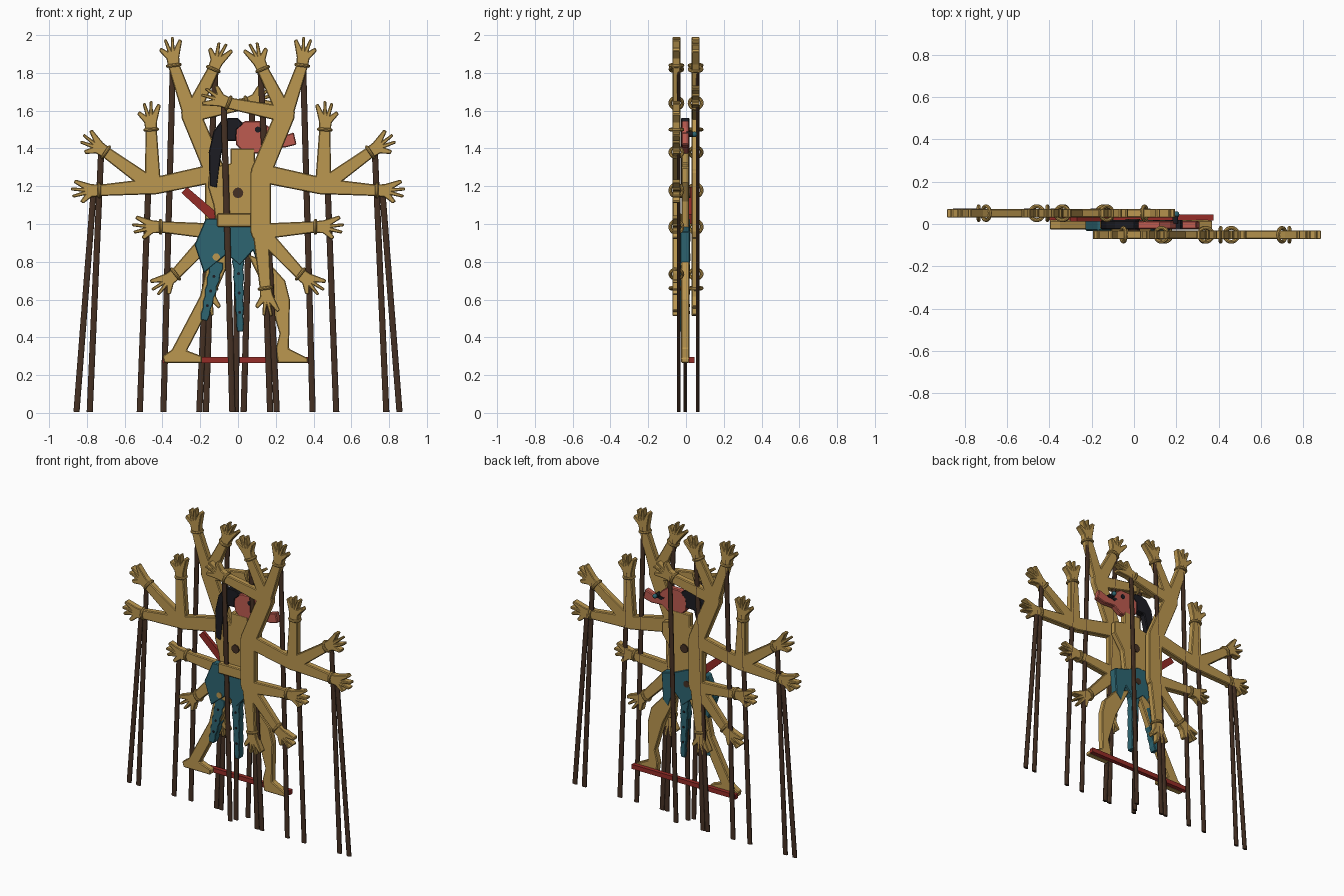
import bpy, bmesh, math
from mathutils import Vector

cube = bpy.data.objects.get("Cube")
if cube:
    bpy.data.objects.remove(cube, do_unlink=True)


def make_mat(name, color):
    m = bpy.data.materials.new(name)
    m.use_nodes = True
    rgba = (*color, 1)
    m.diffuse_color = rgba
    m.node_tree.nodes["Principled BSDF"].inputs["Base Color"].default_value = rgba
    return m


gold = make_mat("gold skin", (.50, .31, .08))
teal = make_mat("teal cloth", (.026, .13, .165))
coral = make_mat("coral face", (.51, .105, .08))
red = make_mat("dark red", (.30, .025, .02))
brown = make_mat("brown wood", (.06, .03, .017))
black = make_mat("black hair", (.012, .012, .016))


def plate(name, pts, y, half, mat, bevel=.005):
    """Flat cut-out: an outline in x and z given thickness along y."""
    bm = bmesh.new()
    face = bm.faces.new([bm.verts.new((x, y - half, z)) for x, z in pts])
    ext = bmesh.ops.extrude_face_region(bm, geom=[face])
    moved = [v for v in ext["geom"] if isinstance(v, bmesh.types.BMVert)]
    bmesh.ops.translate(bm, verts=moved, vec=(0, 2 * half, 0))
    bmesh.ops.recalc_face_normals(bm, faces=bm.faces)
    me = bpy.data.meshes.new(name)
    bm.to_mesh(me)
    bm.free()
    me.materials.append(mat)
    ob = bpy.data.objects.new(name, me)
    bpy.context.collection.objects.link(ob)
    if bevel:
        mod = ob.modifiers.new("soft edge", 'BEVEL')
        mod.width = bevel
        mod.segments = 1
        mod.limit_method = 'ANGLE'
        mod.angle_limit = math.radians(50)
    return ob


def finish(name, mat):
    ob = bpy.context.object
    ob.name = name
    ob.data.materials.append(mat)
    bpy.ops.object.shade_smooth_by_angle()
    return ob


def limb(name, a, b, wa, wb, y, half=.021):
    """Tapered strip with rounded ends."""
    a, b = Vector(a), Vector(b)
    ang = math.atan2(b.y - a.y, b.x - a.x)
    pts = []
    for centre, w, start in ((a, wa, .5), (b, wb, -.5)):
        for i in range(6):
            t = ang + math.pi * (start + i / 5)
            pts.append(centre + Vector((math.cos(t), math.sin(t))) * w / 2)
    return plate(name, pts, y, half, gold)


def disc(name, x, z, r, y, half, mat):
    pts = [(x + r * math.cos(i * math.pi / 6), z + r * math.sin(i * math.pi / 6)) for i in range(12)]
    return plate(name, pts, y, half, mat, 0)


def stick(name, foot, top, y):
    a, b = Vector((foot[0], y, foot[1])), Vector((top[0], y, top[1]))
    d = b - a
    bpy.ops.mesh.primitive_cylinder_add(vertices=10, radius=.017, depth=d.length, location=(a + b) / 2,
                                        rotation=(0, math.atan2(d.x, d.z), 0))
    bpy.context.object.scale.y = .55
    return finish(name, brown)


HAND = [(-.01, -.03), (.04, -.034), (.085, -.068), (.102, -.056), (.078, -.024), (.138, -.036), (.145, -.022),
        (.09, -.005), (.15, .003), (.15, .018), (.09, .015), (.135, .044), (.125, .06), (.04, .034), (-.01, .03)]


def hand(name, wrist, tip, y, flip):
    w = Vector(wrist)
    u = (Vector(tip) - w).normalized()
    v = Vector((-u.y, u.x)) * flip
    plate(name, [w + u * p + v * q for p, q in HAND], y, .021, gold, .004)
    bpy.ops.mesh.primitive_torus_add(major_segments=20, minor_segments=8, major_radius=.033, minor_radius=.009,
                                     location=(w.x, y, w.y), rotation=(0, math.atan2(u.x, u.y), 0))
    finish(name + "_bracelet", gold)


# Many-armed layers: the rear one is the front one turned half round
SHOULDER, HIP = (.12, 1.27), (.12, .96)
UP, SIDE = (.25, 1.58), (.45, 1.2)
# branch point, wrist, fingertip, foot of the holding stick
ARMS = [
    (UP, (.34, 1.84), (.36, 2.0), .395),
    (UP, (.13, 1.82), (.07, 1.96), .205),
    (UP, (-.05, 1.64), (-.18, 1.69), -.03),
    (SIDE, (.46, 1.5), (.47, 1.65), .52),
    (SIDE, (.70, 1.38), (.82, 1.46), .785),
    (SIDE, (.735, 1.178), (.88, 1.175), .855),
    (HIP, (.41, .985), (.55, .985), None),
    (HIP, (.33, .735), (.44, .65), None),
    (HIP, (.145, .66), (.165, .52), .17),
]
for layer, s in (("front", 1), ("back", -1)):
    y = -.051 * s

    def m(p):
        return (p[0] * s, p[1])

    limb(layer + "_side_strip", m(SHOULDER), m(HIP), .11, .11, y)
    limb(layer + "_raised_upper_arm", m(SHOULDER), m(UP), .11, .105, y)
    limb(layer + "_outer_upper_arm", m(SHOULDER), m(SIDE), .10, .09, y)
    for i, (root, wrist, tip, foot) in enumerate(ARMS):
        name = f"{layer}_arm_{i + 1}"
        limb(name, m(root), m(wrist), .085, .06, y)
        hand(name + "_hand", m(wrist), m(tip), y, s)
        if foot is not None:
            grip = Vector(wrist).lerp(Vector(tip), .2)
            stick(name + "_stick", (foot * s, .005), m(grip), y + .012)

# Torso, neck and belt
B = -.004
plate("torso", [(-.04, 1.40), (.09, 1.40), (.09, 1.32), (.17, 1.30), (.17, 1.22), (.10, 1.12), (.08, .95),
                (-.11, .95), (-.13, 1.10), (-.16, 1.20), (-.15, 1.30), (-.04, 1.32)], B, .02, gold)
plate("belt", [(-.11, .985), (.08, .985), (.08, 1.055), (-.11, 1.055)], -.04, .018, gold)
for z, r in ((1.165, .028), (.93, .022)):
    disc("peg_hole", 0 if z > 1 else -.018, z, r, B, .027, brown)
stick("body_stick", (-.012, .005), (0, 1.2), -.005)

# Legs with feet, and the bar they stand on
plate("right_leg", [(-.16, .80), (-.02, .86), (-.09, .70), (-.15, .56), (-.27, .33), (-.19, .30), (-.19, .265),
                    (-.39, .265), (-.40, .30), (-.35, .335), (-.20, .62)], B, .022, gold)
plate("left_leg", [(.05, .84), (.16, .80), (.25, .70), (.275, .60), (.27, .34), (.37, .29), (.37, .265),
                   (.21, .265), (.20, .34), (.22, .42), (.16, .62)], B, .022, gold)
plate("foot_bar", [(-.40, .265), (.375, .265), (.375, .295), (-.40, .295)], .03, .014, red, 0)

# Cloth: skirt and hanging sashes
plate("skirt", [(-.17, 1.03), (-.02, 1.03), (.08, .985), (.17, .96), (.16, .78), (.12, .74), (.08, .86),
                (.01, .78), (-.06, .84), (-.18, .74), (-.23, .89)], -.006, .026, teal)


def sash(name, top, bottom, width):
    """Hanging strip with a scalloped edge."""
    a, b = Vector(top), Vector(bottom)
    d = (b - a).normalized()
    n = Vector((-d.y, d.x))
    steps = 10
    left, right = [], []
    for i in range(steps + 1):
        w = width * (1 - .45 * i / steps) * (1 if i % 2 else .8)
        c = a.lerp(b, i / steps)
        left.append(c + n * w)
        right.append(c - n * w)
    plate(name, left + right[::-1], -.006, .024, teal, .003)
    for t in (.25, .5, .75):
        c = a.lerp(b, t)
        disc(name + "_dot", c.x, c.y, .008, -.006, .027, black)


sash("right_sash", (-.11, .80), (-.18, .49), .04)
sash("middle_sash", (0, .84), (.012, .43), .034)
disc("skirt_button", -.115, .825, .02, -.006, .031, gold)

# Blade tucked behind the waist
plate("blade", [(-.30, 1.165), (-.27, 1.195), (-.10, 1.05), (-.12, 1.00)], .022, .011, red, 0)

# Head with hair, eyes and mouth
plate("head", [(-.02, 1.52), (.04, 1.545), (.12, 1.545), (.17, 1.51), (.21, 1.455), (.295, 1.485), (.31, 1.42),
               (.25, 1.405), (.17, 1.41), (.12, 1.375), (.04, 1.37), (-.01, 1.42)], B, .019, coral)
plate("hair", [(-.09, 1.545), (-.05, 1.562), (0, 1.56), (.03, 1.53), (-.005, 1.50), (-.01, 1.44), (-.07, 1.44),
               (-.09, 1.36), (-.11, 1.19), (-.15, 1.20), (-.155, 1.38), (-.13, 1.49)], B, .022, black)
disc("eye", .105, 1.50, .016, B, .023, black)
plate("mouth", [(.15, 1.465), (.22, 1.475), (.23, 1.46), (.17, 1.445)], B, .023, black, 0)
disc("ear_stud_mount", .195, 1.475, .014, .02, .018, black)
bpy.ops.mesh.primitive_uv_sphere_add(segments=12, ring_count=8, radius=.015, location=(.2, .045, 1.475))
finish("stud", teal)
